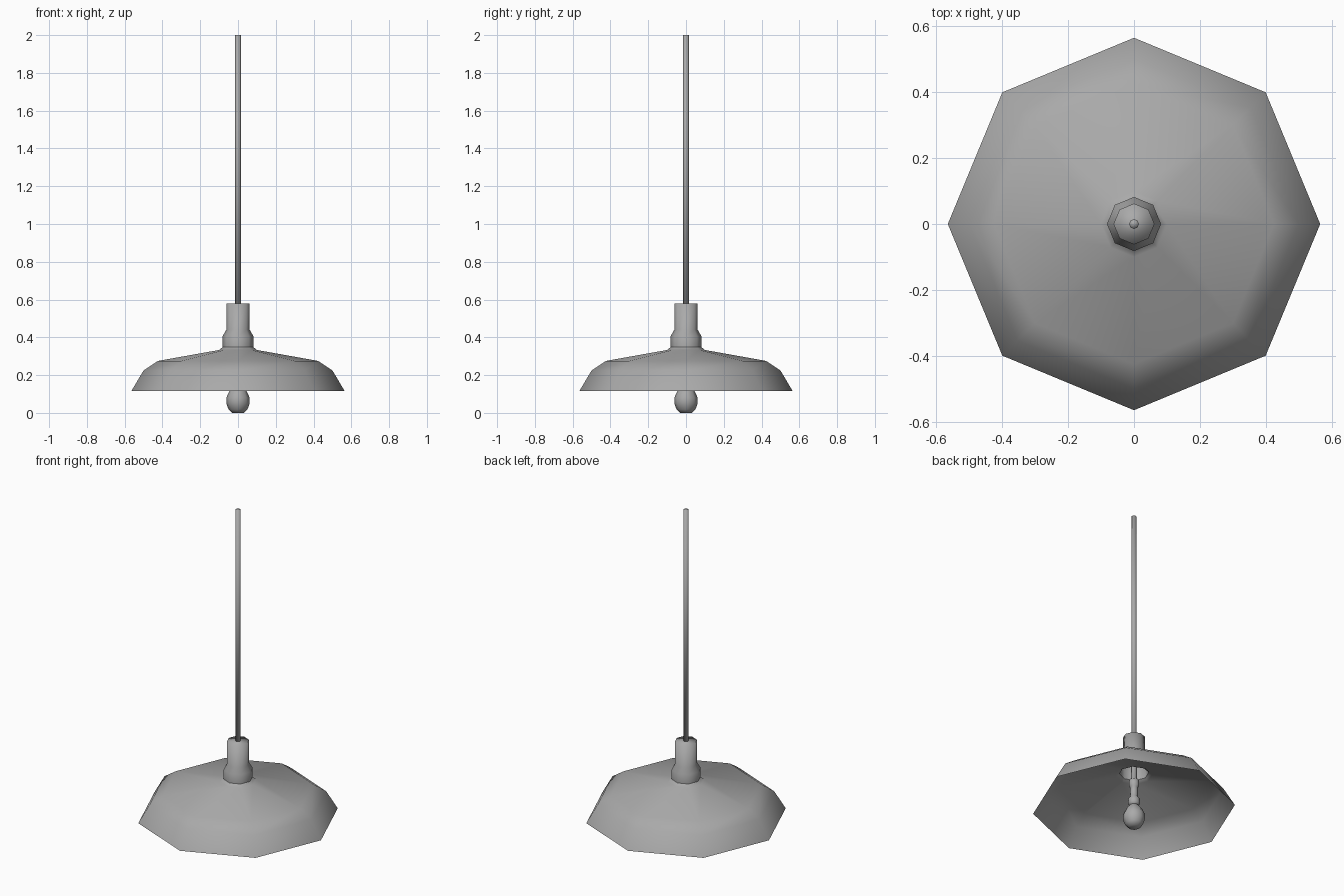
import bpy
import bmesh
from math import cos, sin, pi

cube = bpy.data.objects.get("Cube")
if cube:
    bpy.data.objects.remove(cube, do_unlink=True)

SIDES = 8

grey = bpy.data.materials.new("plain grey")
grey.use_nodes = True
colour = (0.4, 0.4, 0.4, 1)
grey.diffuse_color = colour
grey.node_tree.nodes["Principled BSDF"].inputs["Base Color"].default_value = colour


def lathe(name, profile, cap_start=False, cap_end=False):
    """Turn a (radius, height) profile, listed bottom to top, around z."""
    bm = bmesh.new()
    rings = [[bm.verts.new((r * cos(2 * pi * i / SIDES), r * sin(2 * pi * i / SIDES), z))
              for i in range(SIDES)] for r, z in profile]
    for low, high in zip(rings, rings[1:]):
        for i in range(SIDES):
            j = (i + 1) % SIDES
            bm.faces.new((low[i], low[j], high[j], high[i]))
    if cap_start:
        bm.faces.new(rings[0][::-1])
    if cap_end:
        bm.faces.new(rings[-1])
    for face in bm.faces:
        face.smooth = True
    mesh = bpy.data.meshes.new(name)
    bm.to_mesh(mesh)
    bm.free()
    mesh.materials.append(grey)
    obj = bpy.data.objects.new(name, mesh)
    bpy.context.collection.objects.link(obj)
    return obj


# Thin open shade flaring from the socket
lathe("shade", [(0.565, 0.115), (0.5, 0.225), (0.425, 0.275), (0.1, 0.333), (0.082, 0.348)])

# Hollow socket with a stepped shoulder and closed top
lathe("socket", [(0.082, 0.348), (0.082, 0.405), (0.062, 0.44), (0.062, 0.578)], cap_end=True)

# Long hanging rod
lathe("rod", [(0.015, 0.57), (0.015, 2.0)], cap_start=True, cap_end=True)

# Collared stem under the socket
lathe("bulb_stem", [(0.024, 0.14), (0.034, 0.15), (0.034, 0.18), (0.022, 0.195), (0.022, 0.255),
                    (0.029, 0.265), (0.029, 0.3), (0.016, 0.31), (0.016, 0.57)])

# Faceted bulb
lathe("bulb", [(0.03, 0), (0.05, 0.018), (0.062, 0.05), (0.062, 0.08), (0.046, 0.115),
               (0.024, 0.14)], cap_start=True)
